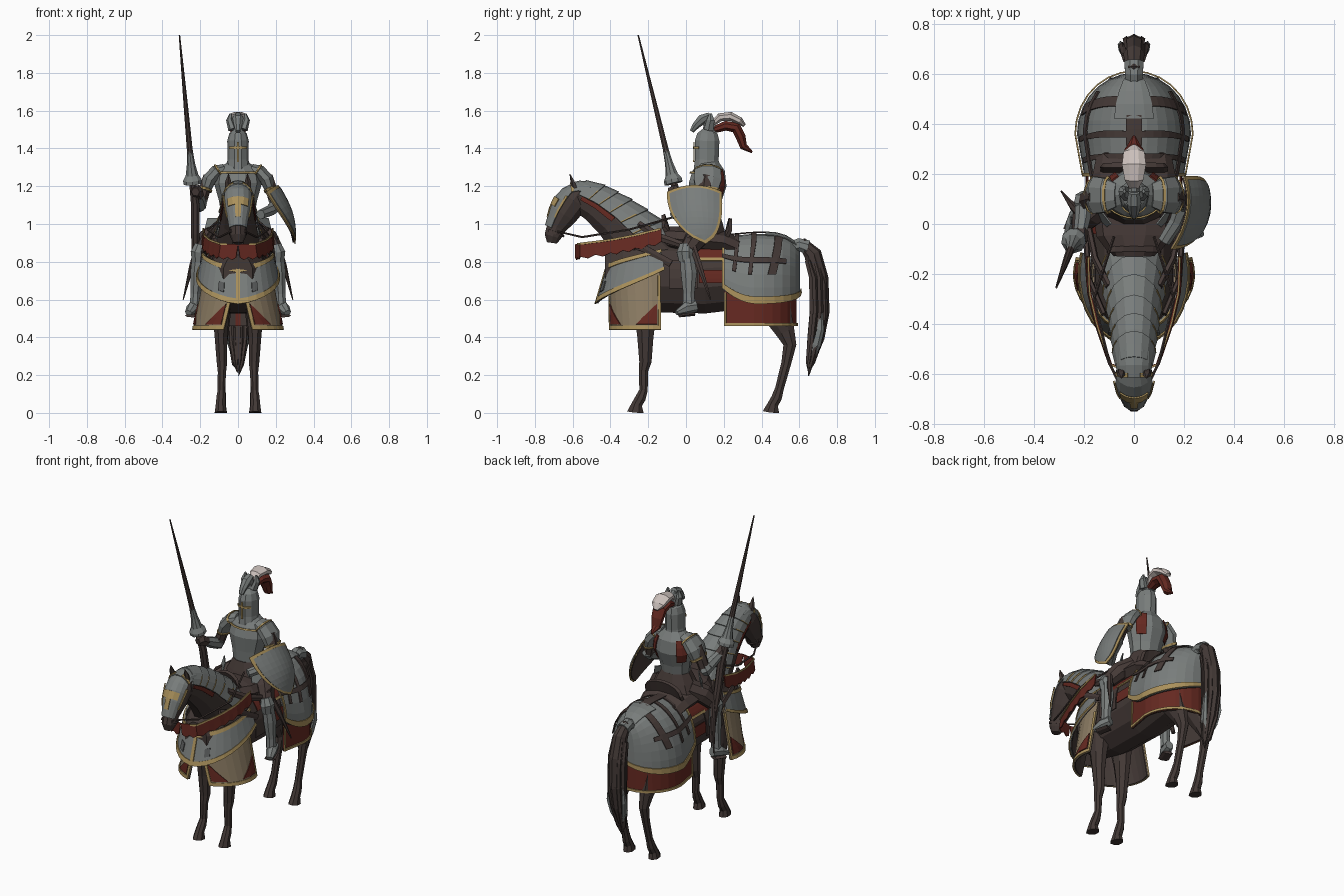
import bpy, bmesh, math, random
from mathutils import Vector
random.seed(4)
PI, sin, cos = math.pi, math.sin, math.cos

def colour(name, r, g, b):
    m = bpy.data.materials.new(name)
    m.diffuse_color = (r, g, b, 1)
    return m
steel = colour("steel", .19, .205, .20)
dark_steel = colour("dark_steel", .10, .105, .105)
brown = colour("horse_brown", .055, .040, .036)
leather = colour("leather", .060, .042, .038)
gold = colour("gold", .40, .28, .105)
red = colour("red_cloth", .13, .022, .015)
tan = colour("tan_cloth", .26, .20, .125)
white = colour("white_feather", .60, .53, .50)

def mesh(name, verts, faces, mat, mirror, thick):
    me, bm = bpy.data.meshes.new(name), bmesh.new()
    vs = [bm.verts.new((v[0], v[1], max(0, v[2]))) for v in verts]
    for f in faces:
        bm.faces.new([vs[i] for i in f])
    bmesh.ops.remove_doubles(bm, verts=bm.verts, dist=.0004)
    bmesh.ops.recalc_face_normals(bm, faces=bm.faces)
    bm.to_mesh(me)
    bm.free()
    me.materials.append(mat)
    ob = bpy.data.objects.new(name, me)
    bpy.context.collection.objects.link(ob)
    if mirror:
        ob.modifiers.new("mirror", "MIRROR")
    if thick:
        s = ob.modifiers.new("thickness", "SOLIDIFY")
        s.thickness, s.offset = thick, 0

def ring_point(pts, i, ang, k=1):
    # point on the ellipse that stands square to the path at pts[i]
    t = (Vector(pts[min(len(pts) - 1, i + 1)][:3]) - Vector(pts[max(0, i - 1)][:3])).normalized()
    ref = Vector((1, 0, 0)) if abs(t.x) < .85 else Vector((0, 0, 1))
    side = (ref - t * ref.dot(t)).normalized()
    x, y, z, a, b = pts[i]
    return Vector((x, y, z)) + side * a * k * sin(ang) + t.cross(side) * b * k * cos(ang)

def on_tube(pts, t, ang, k=1):
    f = t * (len(pts) - 1)
    i = min(int(f), len(pts) - 2)
    return ring_point(pts, i, ang, k).lerp(ring_point(pts, i + 1, ang, k), f - i)

def tube(name, pts, mat, n=8, mirror=False):
    verts = [ring_point(pts, i, 2 * PI * (j + .5) / n) for i in range(len(pts)) for j in range(n)]
    faces = [(i * n + j, i * n + (j + 1) % n, (i + 1) * n + (j + 1) % n, (i + 1) * n + j) for i in range(len(pts) - 1) for j in range(n)]
    mesh(name, verts, faces + [tuple(range(n)), tuple(range(len(verts) - n, len(verts)))], mat, mirror, 0)

def patch(name, f, u0, u1, v0, v1, nu, nv, mat, mirror=False, thick=.006):
    verts = [f(u0 + (u1 - u0) * i / nu, v0 + (v1 - v0) * j / nv) for i in range(nu + 1) for j in range(nv + 1)]
    w = nv + 1
    faces = [(i * w + j, i * w + j + 1, (i + 1) * w + j + 1, (i + 1) * w + j) for i in range(nu) for j in range(nv)]
    mesh(name, verts, faces, mat, mirror, thick)

# horse body, neck, head, legs
tube("horse_body", [(0, -.43, .74, .08, .10), (0, -.34, .74, .15, .17), (0, -.15, .72, .165, .195), (0, .1, .715, .17, .195),
     (0, .3, .73, .18, .185), (0, .48, .74, .16, .16), (0, .57, .76, .09, .10)], brown, 12)
NECK = [(0, -.17, .80, .13, .17), (0, -.27, .92, .11, .15), (0, -.38, 1.03, .09, .12), (0, -.48, 1.105, .078, .10), (0, -.57, 1.15, .068, .085)]
tube("horse_neck", NECK, brown, 10)
HEAD = [(0, -.56, 1.18, .058, .05), (0, -.595, 1.125, .075, .085), (0, -.645, 1.05, .064, .075),
        (0, -.685, .985, .046, .055), (0, -.705, .935, .042, .047), (0, -.71, .90, .026, .028)]
tube("horse_head", HEAD, brown, 10)
tube("ear", [(.05, -.59, 1.19, .02, .016), (.052, -.60, 1.225, .017, .012), (.05, -.615, 1.265, .002, .002)], brown, 5, True)
tube("front_leg", [(.085, -.22, .66, .06, .09), (.09, -.215, .50, .045, .06), (.09, -.215, .40, .036, .046), (.085, -.215, .27, .030, .035),
     (.085, -.225, .22, .024, .026), (.088, -.225, .12, .021, .024), (.09, -.24, .08, .026, .03), (.092, -.26, .045, .027, .03), (.092, -.268, .0, .034, .048)], brown, 8, True)
tube("hind_leg", [(.09, .43, .68, .07, .13), (.09, .48, .53, .055, .085), (.085, .525, .43, .038, .055), (.085, .55, .36, .029, .037),
     (.085, .53, .26, .022, .028), (.085, .495, .13, .021, .025), (.088, .48, .08, .026, .03), (.09, .46, .045, .027, .03), (.09, .45, .0, .034, .048)], brown, 8, True)

# tail with loose strands
TAIL = [(.56, .87, .03), (.62, .89, .036), (.67, .84, .048), (.70, .72, .052), (.705, .55, .052), (.685, .40, .045), (.66, .29, .025), (.65, .23, .004)]
tube("tail", [(0, y, z, r * .9, r) for y, z, r in TAIL], brown, 9)
tube("tail_sleeve", [(0, .53, .865, .036, .036), (0, .60, .89, .038, .038), (0, .645, .875, .042, .042)], steel, 8)
for k in range(9):
    a = k * 2 * PI / 9
    tube("tail_strand_%d" % k, [(sin(a) * r * .9, y + cos(a) * r * .75, z - .04 * random.random(), w, w)
         for (y, z, r), w in zip(TAIL[2:], (.008, .015, .016, .014, .01, .002))], brown, 5)
tube("tail_grey_lock", [(.052, .715, .53, .004, .008), (.054, .71, .44, .012, .022), (.042, .69, .36, .012, .024), (.018, .665, .27, .004, .006)], steel, 5, True)

# head and neck armour
patch("face_plate", lambda t, a: on_tube(HEAD, t, a, 1.1), .0, .66, -1.15, 1.15, 5, 6, steel)
POLL = [(0, -.52, 1.15, .072, .075), (0, -.57, 1.165, .07, .062), (0, -.605, 1.16, .066, .055)]
patch("poll_plate", lambda t, a: on_tube(POLL, t, a), 0, 1, -1.4, 1.4, 2, 6, steel)
patch("poll_trim", lambda t, a: on_tube(POLL, t, a, 1.1), .82, 1, .35, 1.4, 1, 3, gold, True)
face = lambda t, a: on_tube(HEAD, t, a, 1.17)
patch("face_emblem", face, .28, .38, -.75, .75, 2, 4, gold)
patch("face_stripe", face, .38, .54, -.22, .22, 3, 2, gold)
patch("face_side_trim", face, .2, .5, 1.05, 1.18, 3, 1, gold, True)
patch("bridle_cheek", lambda t, a: on_tube(HEAD, t, a, 1.06), .7, .75, .9, PI, 1, 5, leather, True)
for i in range(6):
    t0, t1 = .16 + i * .14, .16 + (i + 1) * .14
    def lame(u, a, k=0):
        t = t0 + (t1 - t0) * u - (1 - u) * .09 * cos(a)
        return on_tube(NECK, max(0, min(1, t)), a, 1.05 + k + .10 * (1 - u))
    patch("neck_plate_%d" % i, lame, 0, 1, -1.5, 1.5, 2, 8, steel)
    patch("neck_rim_%d" % i, lambda u, a: lame(u, a, .02), 0, .06, .9, 1.5, 1, 3, gold, True)
patch("neck_cloth", lambda t, a: on_tube(NECK, t, a, 1.05), .5, .95, 1.52, 1.75, 4, 2, red, True)

# chest armour and front skirt
def chest(s, v, o=0):
    a = s * PI * .6
    w, d = .18 + .035 * v + o, .22 + .055 * v + o
    top, bot = .765 + .10 * s, .58 + .18 * s ** 1.4
    return Vector((w * sin(a) ** .9, -.20 - d * cos(a), top + (bot - top) * v))
patch("chest_plate", chest, 0, 1, 0, 1, 9, 3, steel, True)
patch("chest_lining", lambda s, v: chest(s, v, -.007), 0, 1, 0, 1, 9, 3, brown, True)
chest_out = lambda s, v: chest(s, v, .006)
patch("chest_trim_low", chest_out, 0, 1, .87, 1.02, 9, 1, gold, True)
patch("chest_trim_top", chest_out, 0, 1, -.02, .12, 9, 1, gold, True)
patch("chest_ridge", chest_out, 0, .02, 0, 1, 1, 3, gold, True)
patch("chest_boss", chest_out, .17, .25, .50, .76, 2, 2, dark_steel, True)

def skirt(s, v, o=0):
    a = (.17 * v + (1 - .17 * v) * s) * PI * .6
    return Vector(((.165 + .07 * v + o) * sin(a), -.20 - (.20 + .01 * v + o) * cos(a), .80 - .36 * v))
patch("front_skirt", skirt, 0, 1, 0, 1, 8, 4, tan, True)
patch("front_skirt_lining", lambda s, v: skirt(s, v, -.007), 0, 1, 0, 1, 8, 4, brown, True)
skirt_out = lambda s, v: skirt(s, v, .006)
patch("front_skirt_hem", skirt_out, 0, 1, .94, 1, 8, 1, gold, True)
patch("front_skirt_edge", skirt_out, 0, .05, .5, .95, 1, 3, gold, True)
patch("front_skirt_back_edge", skirt_out, .96, 1, .2, .95, 1, 3, gold, True)
patch("front_skirt_inner_mark", lambda s, v: skirt_out(.06 + s * v, .62 + .30 * v), 0, .27, 0, 1, 2, 3, red, True)
patch("front_skirt_outer_mark", lambda s, v: skirt_out(.94 - s * v, .62 + .30 * v), 0, .33, 0, 1, 2, 3, red, True)

# rump armour and rear skirt
def rump(s, v, o=0):
    y, w, top = .19 + .34 * s, .195 + .06 * s, .93 + .03 * s
    if s >= .5:
        a = (s - .5) * PI
        y, w, top = .36 + .24 * sin(a), .225 * cos(a), .945 - .085 * sin(a) ** 4
    bot = .578 + .27 * (s - .55) ** 2
    a = v * PI / 2
    p = Vector((w * sin(a) ** .9, y, bot + (top - bot) * max(0, cos(a)) ** .9))
    return p + (p - Vector((0, min(y, .4), .60))).normalized() * o
patch("rump_plate", rump, 0, 1, 0, 1, 14, 8, steel, True)
patch("rump_lining", lambda s, v: rump(s, v, -.007), 0, .97, .3, 1, 14, 5, brown, True)
over = lambda s, v: rump(s, v, .010)
patch("rump_trim", over, 0, 1, .95, 1, 14, 1, gold, True)
patch("rump_front_trim", over, 0, .04, .45, .95, 1, 6, gold, True)
for i, s in enumerate((.2, .45, .64)):
    patch("rump_strap_%d" % i, lambda u, v: over(s + u + .08 * v - .18 * v * v, v), 0, .06, 0, .76, 1, 8, leather, True)
patch("rump_side_strap", lambda s, v: rump(s, v, .012), 0, .74, .58, .64, 10, 1, leather, True)
patch("rump_spine_strap", lambda s, v: rump(s, v, .012), 0, .6, 0, .07, 8, 1, leather, True)
patch("tail_guard", lambda s, v: rump(s, v, .013), .58, .98, 0, .2, 5, 2, steel, True)

def rear(s, v, o=0):
    p = rump(s, 1)
    return Vector((p.x * (.93 + .02 * v) + (o if s < .98 else 0), .36 + (p.y - .36) * .93 + o * (s > .5), .68 - .22 * v))
patch("rear_skirt", rear, 0, 1, 0, 1, 14, 3, red, True)
patch("rear_skirt_lining", lambda s, v: rear(s, v, -.007), 0, .97, 0, 1, 14, 2, brown, True)
patch("rear_skirt_hem", lambda s, v: rear(s, v, .006), 0, 1, .93, 1, 14, 1, gold, True)
patch("rear_skirt_edge", lambda s, v: rear(s, v, .006), 0, .035, .2, .95, 1, 2, gold, True)

# reins, with the fringed red cloth hanging below
REIN = [(0, -.585, .87), (.09, -.56, .875), (.145, -.40, .895), (.175, -.27, .92), (.18, -.13, .955)]
def rein(u, v):
    i = min(int(u * 4), 3)
    p = Vector(REIN[i]).lerp(Vector(REIN[i + 1]), u * 4 - i)
    return p + Vector((.01 * v, 0, .022 - .07 * v - .014 * (round(u * 16) % 2) * v))
patch("rein_cloth", rein, 0, 1, 0, 1, 16, 2, red, True)
patch("rein_trim", lambda u, v: rein(u, v) + Vector((.004, -.004, 0)), .15, 1, -.04, .10, 16, 1, gold, True)
tube("rein_strap", [(.04, -.68, .96, .005, .005), (.1, -.55, .93, .006, .006), (.16, -.3, .97, .006, .006), (.08, -.05, 1.04, .006, .006)], leather, 5, True)
tube("breast_strap", [(.12, -.36, .91, .012, .02), (.18, -.22, .87, .012, .022), (.19, -.08, .79, .012, .022)], leather, 6, True)
tube("shoulder_strap", [(.10, -.25, 1.0, .014, .02), (.155, -.14, .93, .014, .024), (.18, -.02, .89, .014, .02)], leather, 6, True)

# saddle
tube("saddle", [(0, -.13, .93, .09, .06), (0, -.05, .92, .15, .07), (0, .1, .91, .17, .07), (0, .2, .90, .165, .065), (0, .27, .87, .15, .06)], leather, 10)
flap = lambda y, a, k=1: Vector((.19 * k * sin(a), y, .70 + .23 * k * cos(a)))
patch("saddle_cloth", flap, -.04, .19, .7, 1.08, 4, 3, red, True)
patch("saddle_cloth_trim", lambda y, a: flap(y, a, 1.02), .05, .19, 1.03, 1.1, 3, 1, gold, True)
patch("girth_cloth", flap, .07, .19, 1.32, 1.62, 3, 3, red, True)
patch("saddle_flap", flap, -.09, .06, 1.08, 1.75, 3, 3, leather, True)
patch("cantle", lambda a, v: Vector((.13 * sin(a), .20 + .035 * v, .90 + .13 * v * cos(a * .7))), -1.5, 1.5, 0, 1, 8, 2, leather, thick=.02)
patch("pommel", lambda a, v: Vector((.09 * sin(a), -.08 - .04 * v, .93 + .12 * v * cos(a * .8))), -1.4, 1.4, 0, 1, 6, 2, leather, thick=.02)
tube("scabbard", [(.20, .02, .93, .014, .02), (.245, .07, .78, .013, .018), (.29, .13, .60, .003, .004)], leather, 6, True)

# rider torso, legs, arms
CUIRASS = [(0, .10, 1.04, .088, .075), (0, .105, 1.12, .10, .085), (0, .115, 1.21, .125, .105), (0, .12, 1.28, .115, .09), (0, .115, 1.325, .06, .06)]
tube("cuirass", CUIRASS, steel, 10)
tube("waist_skirt", [(0, .10, .93, .16, .12), (0, .10, 1.0, .125, .10), (0, .10, 1.06, .09, .08)], leather, 10)
patch("back_cloth", lambda t, a: on_tube(CUIRASS, t, a, 1.05), .35, .8, .6, 1.15, 3, 2, red, True)
patch("chest_line", lambda t, a: on_tube(CUIRASS, t, PI - a, 1.05), .70, .74, 0, .9, 1, 4, gold, True)
patch("tasset", lambda u, v: Vector((.09 + .07 * u + .03 * v, .09 * u - .02 * v, 1.03 - .12 * v)), 0, 1, 0, 1, 2, 2, steel, True)
tube("thigh", [(.09, .10, .96, .06, .06), (.16, .05, .92, .055, .06), (.20, .01, .86, .042, .046)], leather, 8, True)
tube("knee_plate", [(.20, .0, .89, .03, .035), (.212, -.003, .85, .042, .05), (.212, .0, .80, .034, .04)], steel, 8, True)
tube("shin_plate", [(.212, .005, .83, .034, .038), (.218, .015, .74, .037, .046), (.225, .015, .63, .028, .032), (.228, .015, .57, .03, .036)], steel, 8, True)
tube("foot", [(.225, .055, .565, .026, .03), (.24, .0, .555, .034, .034), (.262, -.05, .53, .02, .014)], steel, 7, True)
tube("stirrup", [(.225, .04, .522, .032, .01), (.25, -.03, .515, .034, .01)], leather, 6, True)
SHOULDER = [(.07, .115, 1.295, .026, .05), (.115, .115, 1.28, .036, .074), (.152, .115, 1.235, .038, .08), (.172, .11, 1.175, .028, .062)]
tube("shoulder_plate", SHOULDER, steel, 8, True)
patch("shoulder_inner_trim", lambda t, a: on_tube(SHOULDER, t, a, 1.06), .22, .28, 0, 2 * PI, 1, 10, gold, True)
patch("shoulder_outer_trim", lambda t, a: on_tube(SHOULDER, t, a, 1.06), .92, .99, 0, 2 * PI, 1, 10, gold, True)
tube("upper_arm", [(.15, .11, 1.25, .035, .045), (.18, .10, 1.17, .032, .04), (.20, .09, 1.10, .03, .036)], leather, 7, True)
tube("elbow_plate", [(.185, .09, 1.14, .03, .035), (.205, .09, 1.11, .036, .045), (.20, .07, 1.08, .026, .03)], steel, 7, True)
tube("lance_forearm", [(-.20, .09, 1.10, .036, .036), (-.205, .02, 1.13, .032, .034), (-.215, -.04, 1.16, .026, .026)], steel, 7)
tube("lance_hand", [(-.21, -.025, 1.15, .03, .03), (-.22, -.065, 1.175, .034, .036), (-.225, -.09, 1.17, .022, .024)], leather, 6)
tube("shield_forearm", [(.20, .09, 1.10, .036, .036), (.17, .01, 1.07, .03, .03), (.12, -.07, 1.05, .026, .026)], steel, 7)

# helmet with crest and plume
HELM = [(0, .11, 1.28, .066, .074), (0, .11, 1.34, .056, .066), (0, .112, 1.44, .057, .068), (0, .114, 1.48, .046, .056), (0, .114, 1.505, .018, .024)]
tube("helmet", HELM, steel, 10)
patch("visor_bar", lambda t, a: on_tube(HELM, t, a, 1.05), .39, .42, PI - .9, PI + .9, 1, 6, gold)
patch("visor_spine", lambda t, a: on_tube(HELM, t, a, 1.03), .2, .48, PI - .08, PI + .08, 4, 1, gold)
tube("crest_neck", [(0, .13, 1.48, .03, .045), (0, .125, 1.525, .026, .034), (0, .11, 1.57, .022, .024)], steel, 7)
tube("crest_head", [(0, .125, 1.575, .024, .018), (0, .085, 1.555, .030, .028), (0, .05, 1.52, .022, .02), (0, .03, 1.49, .014, .012)], steel, 7)
tube("crest_wing", [(.03, .12, 1.50, .022, .03), (.045, .13, 1.55, .018, .024), (.038, .13, 1.585, .006, .008)], steel, 6, True)
tube("white_plume", [(0, .14, 1.53, .018, .014), (0, .18, 1.565, .04, .024), (0, .235, 1.57, .052, .026), (0, .285, 1.545, .045, .022), (0, .31, 1.52, .015, .01)], white, 8)
tube("red_plume", [(0, .15, 1.50, .025, .02), (0, .21, 1.52, .04, .028), (0, .265, 1.51, .046, .032),
     (0, .29, 1.46, .04, .028), (0, .305, 1.41, .030, .022), (0, .35, 1.38, .006, .006)], red, 8)

# shield: gold rim with a steel field laid on it
def shield(k, o):
    def f(u, v):
        h = .145 * max(0, 1 - v ** 2.6) ** .75
        y, z = .045 + h * u + .06 * v * v, 1.205 - .31 * v - .035 * u * u * (1 - v)
        y, z = .05 + (y - .05) * k, 1.08 + (z - 1.08) * k
        return Vector((.19 + .29 * (1.2 - z) + .025 * sin(PI * v) + .15 * (y + .1) - 2.2 * (y - .05) ** 2 + o, y, z))
    return f
for part, k, o, mat in (("rim", 1, 0, gold), ("field", .90, .007, steel), ("back", .96, -.008, leather)):
    patch("shield_" + part, shield(k, o), -1, 1, 0, 1, 8, 9, mat)

# lance
def along(z, r):
    t = (z - 1.22) / .78
    return (-.24 - .07 * t, -.065 - .188 * t, z, r, r)
tube("lance_shaft", [along(1.36, .017), along(1.6, .013), along(2.0, .004)], leather, 8)
tube("lance_guard", [along(1.215, .05), along(1.235, .05), along(1.26, .034), along(1.32, .022), along(1.39, .016)], steel, 9)
tube("lance_butt", [along(1.22, .02), (-.226, -.035, 1.1, .024, .024), (-.226, -.005, .95, .024, .026), (-.225, .04, .78, .02, .022), (-.235, .08, .64, .012, .012)], leather, 8)
